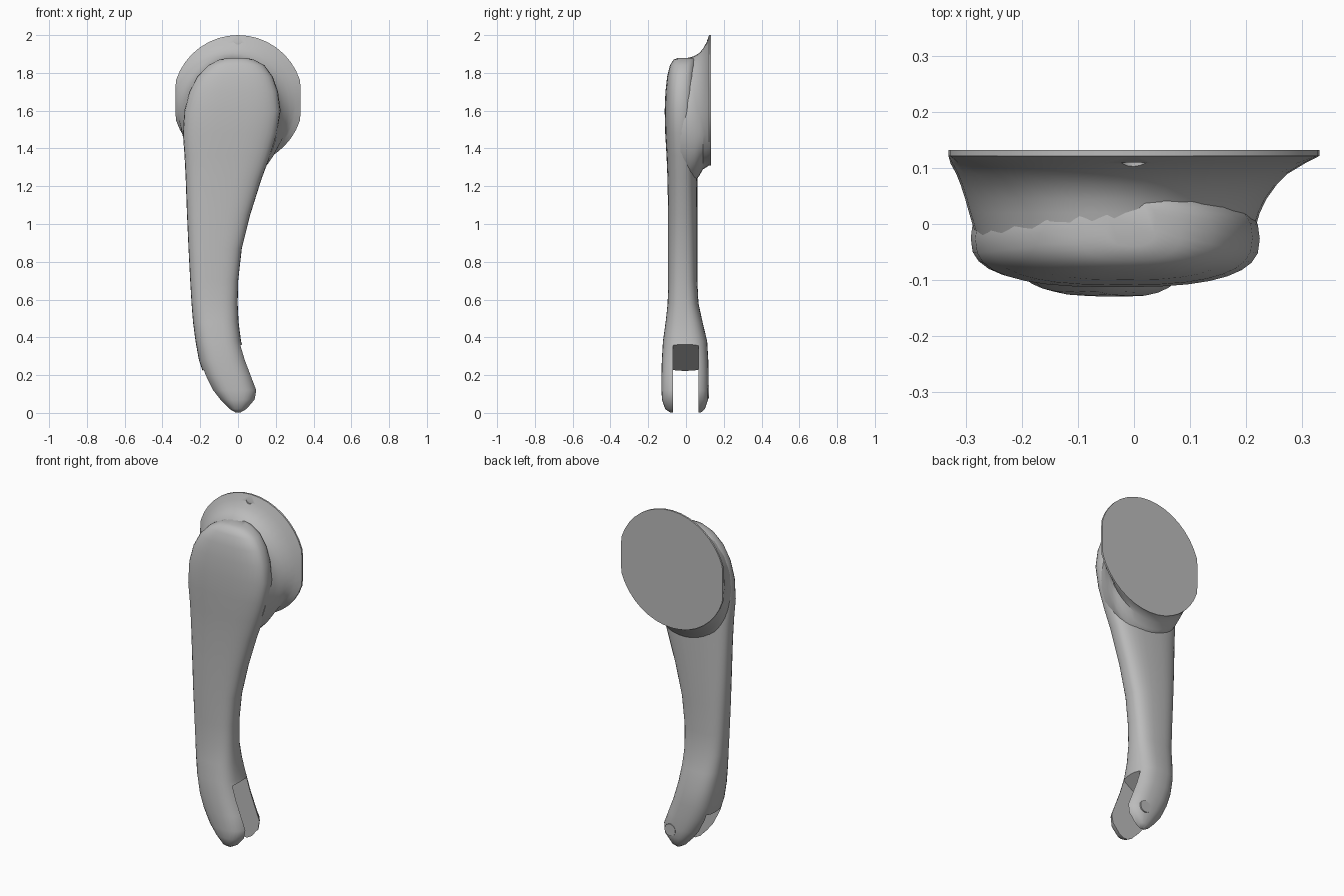
import bpy
import bmesh
import math

cube = bpy.data.objects.get("Cube")
if cube:
    bpy.data.objects.remove(cube, do_unlink=True)

grey = bpy.data.materials.new("satin grey")
grey.use_nodes = True
COLOUR = (0.5, 0.5, 0.5, 1)
grey.diffuse_color = COLOUR
grey.node_tree.nodes["Principled BSDF"].inputs["Base Color"].default_value = COLOUR


def make_object(name, bm):
    bmesh.ops.recalc_face_normals(bm, faces=bm.faces)
    mesh = bpy.data.meshes.new(name)
    bm.to_mesh(mesh)
    bm.free()
    mesh.materials.append(grey)
    obj = bpy.data.objects.new(name, mesh)
    bpy.context.collection.objects.link(obj)
    return obj


def oval(low_u, high_u, low_v, high_v, power, count):
    """Rounded outline that fills a rectangle, a higher power being boxier."""
    points = []
    for i in range(count):
        a = math.tau * i / count
        c, s = math.cos(a), math.sin(a)
        u = math.copysign(abs(c) ** (2 / power), c)
        v = math.copysign(abs(s) ** (2 / power), s)
        points.append(((low_u + high_u + u * (high_u - low_u)) / 2,
                       (low_v + high_v + v * (high_v - low_v)) / 2))
    return points


def loft(name, rings):
    """Skin a series of rings and close both ends."""
    bm = bmesh.new()
    loops = [[bm.verts.new(p) for p in ring] for ring in rings]
    for a, b in zip(loops, loops[1:]):
        for i in range(len(a)):
            j = (i + 1) % len(a)
            bm.faces.new((a[i], a[j], b[j], b[i]))
    bm.faces.new(loops[0])
    bm.faces.new(loops[-1])
    return make_object(name, bm)


def prism(name, outline, y_front, y_back):
    return loft(name, [[(x, y, z) for x, z in outline] for y in (y_front, y_back)])


def cut(target, cutter):
    """Subtract a helper solid and hide it."""
    mod = target.modifiers.new("cut", "BOOLEAN")
    mod.operation = "DIFFERENCE"
    mod.solver = "EXACT"
    mod.object = cutter
    bpy.context.view_layer.objects.active = target
    bpy.ops.object.modifier_apply(modifier=mod.name)
    cutter.hide_render = True
    cutter.hide_set(True)


def smooth(obj, degrees):
    bpy.ops.object.select_all(action="DESELECT")
    obj.select_set(True)
    bpy.context.view_layer.objects.active = obj
    bpy.ops.object.shade_smooth_by_angle(angle=math.radians(degrees))


# Lever arm: height, left edge, right edge, front and back of each slice
arm_slices = [
    (0.003, -.02, .02, -.085, .08),
    (.02, -.05, .05, -.11, .1),
    (.07, -.1, .095, -.127, .117),
    (.12, -.14, .105, -.13, .12),
    (.2, -.18, .075, -.13, .12),
    (.28, -.207, .045, -.128, .118),
    (.38, -.225, .016, -.122, .112),
    (.48, -.238, .003, -.108, .088),
    (.58, -.246, -.002, -.097, .066),
    (.7, -.253, .001, -.095, .06),
    (.87, -.262, .02, -.095, .06),
    (1.05, -.27, .065, -.095, .06),
    (1.24, -.277, .125, -.098, .06),
    (1.36, -.283, .17, -.103, .06),
    (1.48, -.292, .207, -.11, .06),
    (1.6, -.284, .225, -.113, .06),
    (1.7, -.258, .212, -.109, .06),
    (1.78, -.216, .184, -.1, .058),
    (1.84, -.158, .14, -.085, .055),
    (1.87, -.1, .085, -.066, .05),
    (1.88, -.05, .04, -.04, .04),
]
arm = loft("lever_arm", [[(x, y, z) for x, y in oval(xl, xr, yf, yb, 2.7, 32)]
                         for z, xl, xr, yf, yb in arm_slices])

# Fork slot with a slanted closed end
slot = prism("slot_cutter", [(-.4, .08), (.3, .55), (.3, -.2), (-.4, -.2)], -.07, .065)
cut(arm, slot)
smooth(arm, 40)

# Flared mounting flange: depth, left, right, bottom and top of each ring
flange_rings = [
    (-.03, -.28, .21, 1.22, 1.872),
    (.02, -.295, .225, 1.21, 1.882),
    (.045, -.302, .237, 1.22, 1.89),
    (.07, -.31, .255, 1.255, 1.905),
    (.09, -.318, .275, 1.29, 1.928),
    (.108, -.328, .305, 1.3, 1.96),
    (.122, -.345, .345, 1.31, 2),
    (.132, -.345, .345, 1.31, 2),
]
SIDE_FLAT = .332
flange = loft("mounting_flange", [
    [(max(-SIDE_FLAT, min(SIDE_FLAT, x)), y, z) for x, z in oval(xl, xr, zb, zt, 2, 40)]
    for y, xl, xr, zb, zt in flange_rings])

# Small round notch near the top of the flange
notch = prism("notch_cutter", oval(-.028, .028, 1.95, 2.01, 2, 16), 0, .11)
cut(flange, notch)
smooth(flange, 40)

# Pin head on the back of the fork
pin = prism("pin_head", oval(-.015, .055, .075, .145, 2, 16), .114, .122)
smooth(pin, 30)
